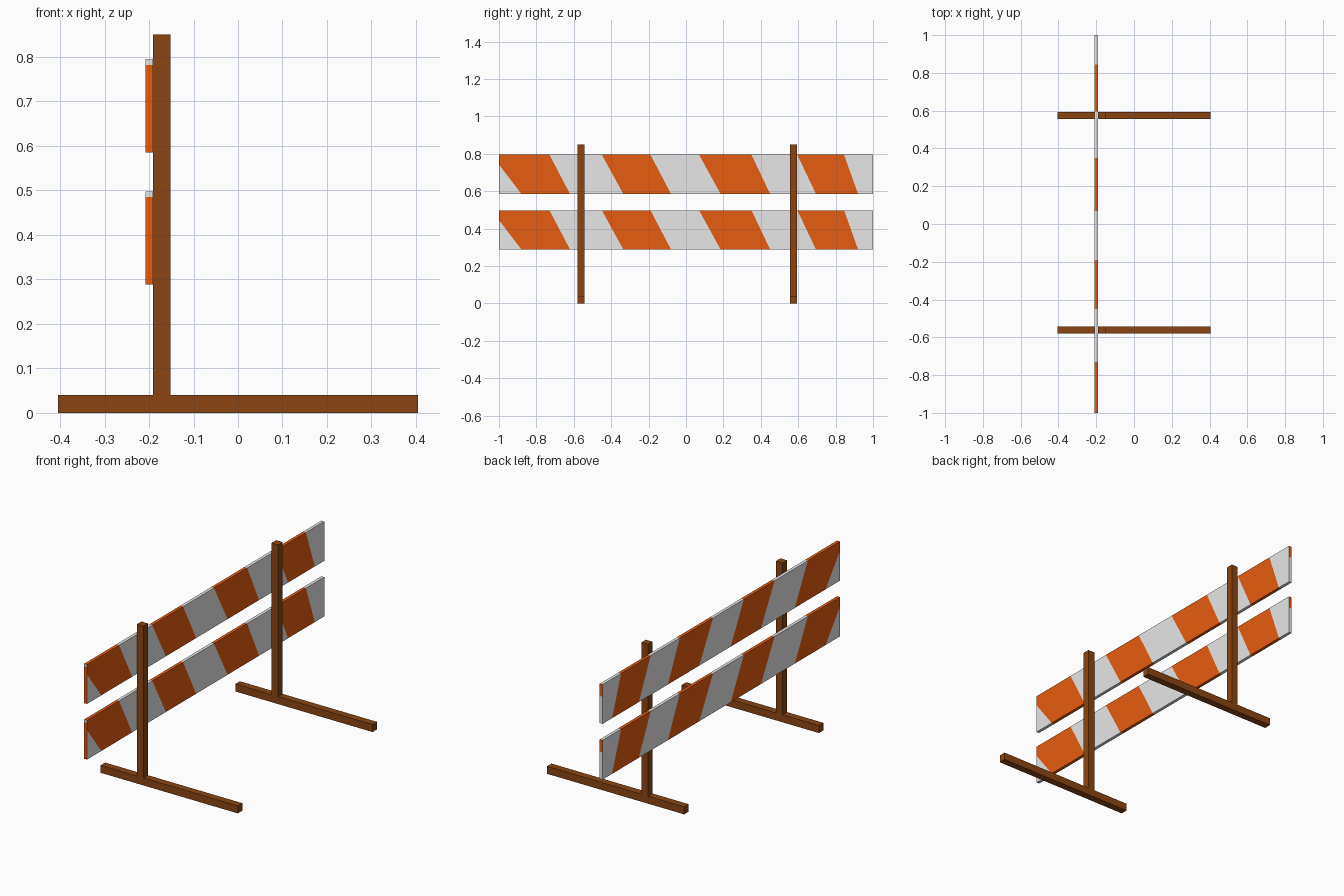
import bpy
import bmesh
from mathutils import Vector

default = bpy.data.objects.get("Cube")
if default:
    bpy.data.objects.remove(default, do_unlink=True)


def material(name, rgb):
    mat = bpy.data.materials.new(name)
    mat.use_nodes = True
    mat.diffuse_color = (*rgb, 1)
    mat.node_tree.nodes["Principled BSDF"].inputs["Base Color"].default_value = (*rgb, 1)
    return mat


WOOD = material("brown wood", (0.258, 0.06, 0.006))
WHITE = material("white paint", (0.8, 0.8, 0.8))
ORANGE = material("orange paint", (0.8, 0.11, 0.005))


def box_mesh(low, high):
    """Box between two opposite corners."""
    low, high = Vector(low), Vector(high)
    bm = bmesh.new()
    bmesh.ops.create_cube(bm, size=1)
    for v in bm.verts:
        v.co = (low + high) / 2 + v.co * (high - low)
    return bm


def finish(bm, name, *mats):
    mesh = bpy.data.meshes.new(name)
    bm.to_mesh(mesh)
    bm.free()
    for mat in mats:
        mesh.materials.append(mat)
    obj = bpy.data.objects.new(name, mesh)
    bpy.context.collection.objects.link(obj)


# Two wooden stands: a long foot with an upright on it
for side, y in (("front", -0.561), ("back", 0.575)):
    a, b = y - 0.019, y + 0.019
    finish(box_mesh((-0.405, a, 0), (0.405, b, 0.04)), side + "_foot", WOOD)
    finish(box_mesh((-0.191, a, 0.04), (-0.152, b, 0.85)), side + "_post", WOOD)

# Stripe borders: y at the top edge and y at the bottom edge of a board
BORDERS = [(-1.04, -0.88), (-0.73, -0.62), (-0.45, -0.335), (-0.19, -0.08),
           (0.07, 0.185), (0.35, 0.45), (0.595, 0.695), (0.845, 0.92)]
HEIGHT = 0.21


def board(name, bottom):
    top = bottom + HEIGHT
    bm = box_mesh((-0.208, -1, bottom), (-0.191, 1, top))

    # Slanted cuts along the stripe borders
    for y_top, y_bottom in BORDERS:
        bmesh.ops.bisect_plane(
            bm, geom=bm.verts[:] + bm.edges[:] + bm.faces[:], dist=1e-5,
            plane_co=(0, y_top, top), plane_no=(0, HEIGHT, y_bottom - y_top))

    # Level cuts on the two end faces only
    end_cuts = {-1: top - 0.013, 1: top - 0.065}
    for end, z in end_cuts.items():
        faces = [f for f in bm.faces if f.normal.y * end > 0.9]
        edges = {e for f in faces for e in f.edges}
        verts = {v for f in faces for v in f.verts}
        bmesh.ops.bisect_plane(bm, geom=faces + list(edges) + list(verts),
                               dist=1e-5, plane_co=(0, 0, z), plane_no=(0, 0, 1))

    # Every second stripe is orange; the ends follow their own cut
    bm.normal_update()
    for f in bm.faces:
        c = f.calc_center_median()
        if abs(f.normal.y) > 0.9:
            end = 1 if c.y > 0 else -1
            f.material_index = int((c.z - end_cuts[end]) * end > 0)
        else:
            depth = (top - c.z) / HEIGHT
            passed = sum(c.y > t + (b - t) * depth for t, b in BORDERS)
            f.material_index = passed % 2
    finish(bm, name, WHITE, ORANGE)


board("upper_board", 0.585)
board("lower_board", 0.288)
